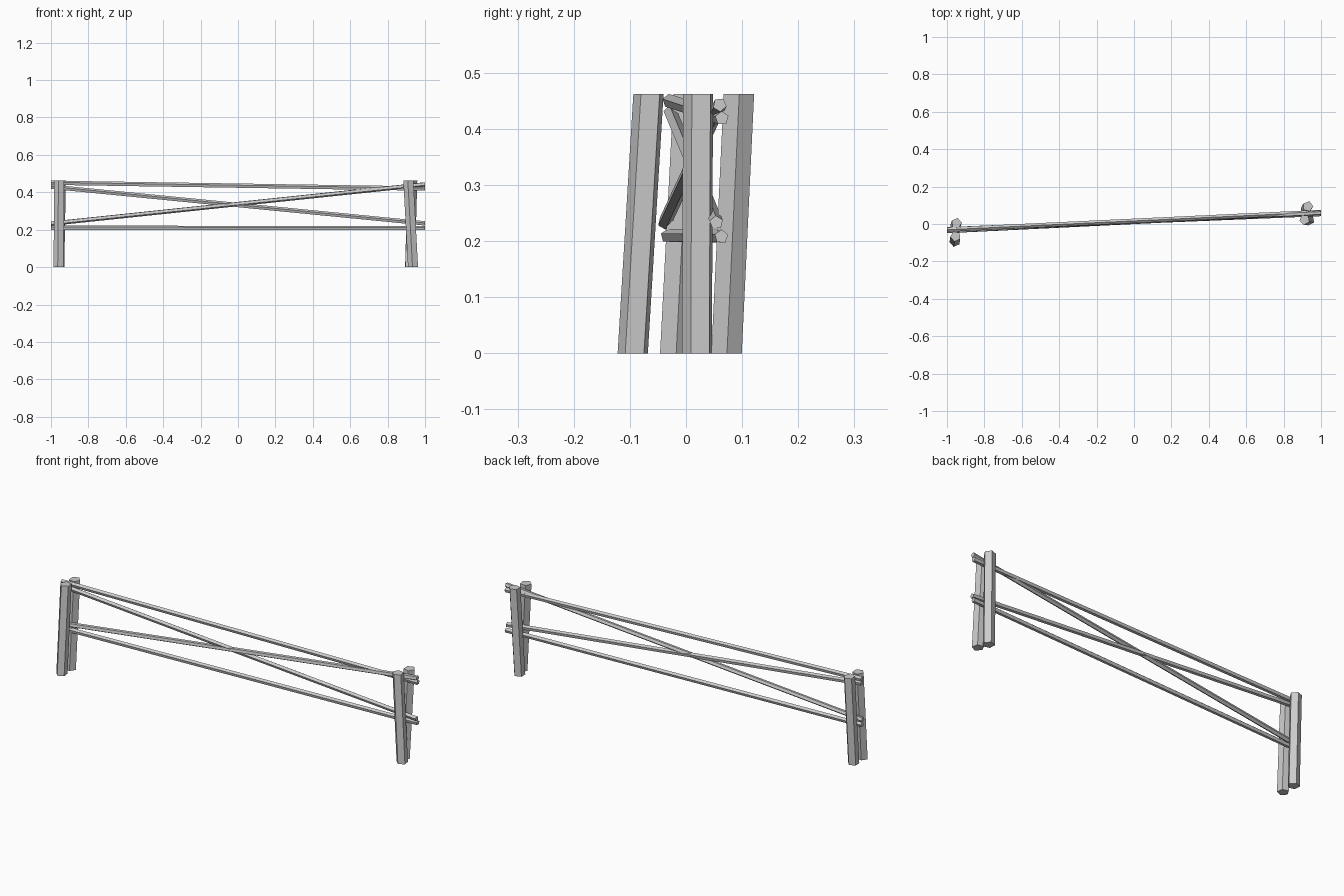
import bpy
import bmesh
from math import cos, sin, radians, tau
from mathutils import Vector

if "Cube" in bpy.data.objects:
    bpy.data.objects.remove(bpy.data.objects["Cube"])


def pole(name, start, end, radius, angle, u, v):
    """Five-sided pole whose two ends are cut flat in the u-v plane."""
    u, v = Vector(u), Vector(v)
    bm = bmesh.new()
    rings = []
    for centre in (start, end):
        ring = []
        for k in range(5):
            a = radians(angle) + k * tau / 5
            ring.append(bm.verts.new(Vector(centre) + radius * (cos(a) * u + sin(a) * v)))
        rings.append(ring)
    low, high = rings
    for k in range(5):
        n = (k + 1) % 5
        bm.faces.new((low[k], low[n], high[n], high[k]))
    bm.faces.new(low[::-1])
    bm.faces.new(high)
    bmesh.ops.recalc_face_normals(bm, faces=bm.faces)
    mesh = bpy.data.meshes.new(name)
    bm.to_mesh(mesh)
    bm.free()
    obj = bpy.data.objects.new(name, mesh)
    bpy.context.collection.objects.link(obj)


# Leaning posts: name, bottom xy, top xy, rotation
H = 0.462
posts = [
    ("left_front_post", (-0.958, -0.094), (-0.954, -0.066), 42),
    ("left_back_post", (-0.957, -0.020), (-0.949, 0.004), 5),
    ("right_front_post", (0.937, 0.021), (0.912, 0.023), -98),
    ("right_back_post", (0.917, 0.072), (0.930, 0.094), 2),
]
for name, b, t, ang in posts:
    pole(name, (*b, 0), (*t, H), 0.0285, ang, (1, 0, 0), (0, 1, 0))

# Rails held between the post pairs: name, left yz, right yz, rotation
rails = [
    ("top_rail", (-0.030, 0.450), (0.064, 0.419), 20),
    ("bottom_rail", (-0.033, 0.209), (0.063, 0.208), 15),
    ("rising_brace", (-0.038, 0.233), (0.060, 0.443), 60),
    ("falling_brace", (-0.028, 0.429), (0.054, 0.233), 95),
]
for name, l, r, ang in rails:
    pole(name, (-1, *l), (1, *r), 0.0125, ang, (0, 1, 0), (0, 0, 1))
